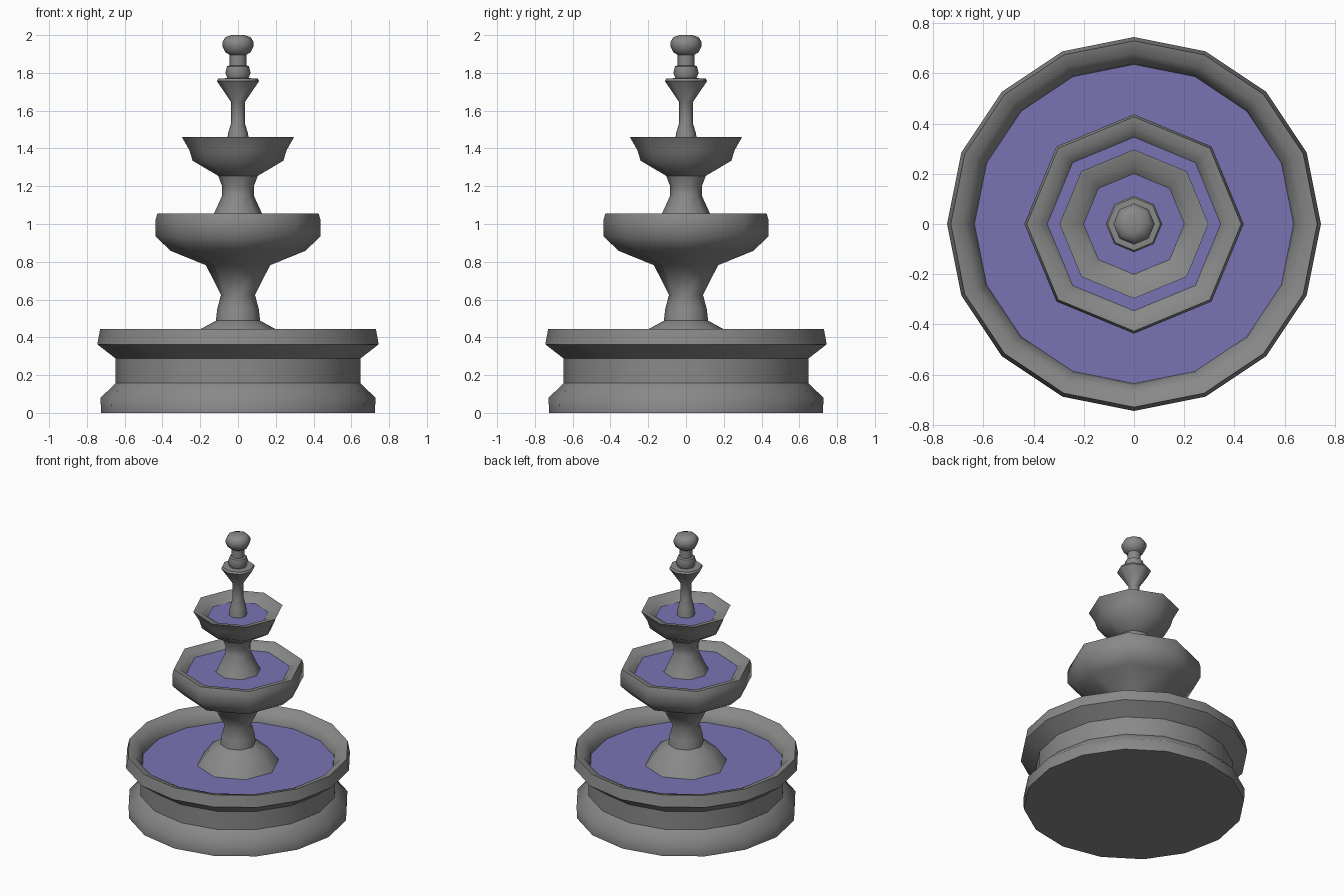
import bpy
import math

cube = bpy.data.objects.get("Cube")
if cube:
    bpy.data.objects.remove(cube, do_unlink=True)


def material(name, rgb):
    mat = bpy.data.materials.new(name)
    mat.use_nodes = True
    colour = (*rgb, 1)
    mat.diffuse_color = colour
    mat.node_tree.nodes["Principled BSDF"].inputs["Base Color"].default_value = colour
    return mat


stone = material("grey stone", (0.25, 0.25, 0.25))
water = material("blue water", (0.19, 0.175, 0.45))


def lathe(name, sides, profile, mat=stone, sharp=(), caps=()):
    """Turn (radius, height) pairs about z; sharp lists the crisp rings."""
    verts = [(r * math.cos(math.tau * i / sides), r * math.sin(math.tau * i / sides), z)
             for r, z in profile for i in range(sides)]
    faces = []
    for ring in range(len(profile) - 1):
        a, b = ring * sides, (ring + 1) * sides
        for i in range(sides):
            j = (i + 1) % sides
            faces.append((a + i, a + j, b + j, b + i))
    if "bottom" in caps:
        faces.append(tuple(reversed(range(sides))))
    if "top" in caps:
        faces.append(tuple(range(len(verts) - sides, len(verts))))
    mesh = bpy.data.meshes.new(name)
    mesh.from_pydata(verts, [], faces)
    mesh.materials.append(mat)
    mesh.shade_smooth()
    for edge in mesh.edges:
        a, b = (v // sides for v in edge.vertices)
        if a == b and a in sharp:
            edge.use_edge_sharp = True
    obj = bpy.data.objects.new(name, mesh)
    bpy.context.collection.objects.link(obj)
    return obj


def pool(name, sides, radius, height):
    lathe(name, sides, [(radius, height)], water, caps=("top",))


# Large ground basin with its rolled rim
lathe("ground_basin", 16,
      [(0.725, 0), (0.728, 0.08), (0.648, 0.157), (0.648, 0.288), (0.745, 0.363),
       (0.73, 0.443), (0.68, 0.43), (0.64, 0.37), (0.635, 0.34)],
      sharp=(0, 2, 3, 4, 5), caps=("bottom",))
pool("ground_water", 16, 0.637, 0.345)

# Pedestal flowing into the middle bowl
lathe("pedestal_and_middle_bowl", 8,
      [(0.275, 0.34), (0.2, 0.443), (0.117, 0.488), (0.11, 0.55), (0.09, 0.625),
       (0.17, 0.782), (0.357, 0.858), (0.437, 0.935), (0.437, 1.02), (0.427, 1.055),
       (0.385, 1.05), (0.345, 1.01)],
      sharp=(2, 9))
pool("middle_water", 8, 0.346, 1.012)

# Upper stem flowing into the small bowl
lathe("stem_and_top_bowl", 8,
      [(0.15, 1.01), (0.125, 1.06), (0.084, 1.15), (0.084, 1.2), (0.105, 1.255),
       (0.24, 1.335), (0.257, 1.39), (0.297, 1.46), (0.245, 1.45), (0.2, 1.415)],
      sharp=(4, 7))
pool("top_water", 8, 0.201, 1.417)

# Slim spout with a flared collar
lathe("spout", 8,
      [(0.06, 1.415), (0.053, 1.48), (0.036, 1.535), (0.036, 1.645), (0.112, 1.757),
       (0.105, 1.77), (0.06, 1.772)],
      sharp=(4, 5))

# Finial: bulb, neck and ball
lathe("finial", 8,
      [(0.055, 1.77), (0.067, 1.8), (0.058, 1.835), (0.044, 1.84), (0.044, 1.895),
       (0.068, 1.91), (0.082, 1.94), (0.082, 1.965), (0.066, 1.99), (0.035, 2.0)],
      sharp=(2, 3, 4), caps=("top",))
